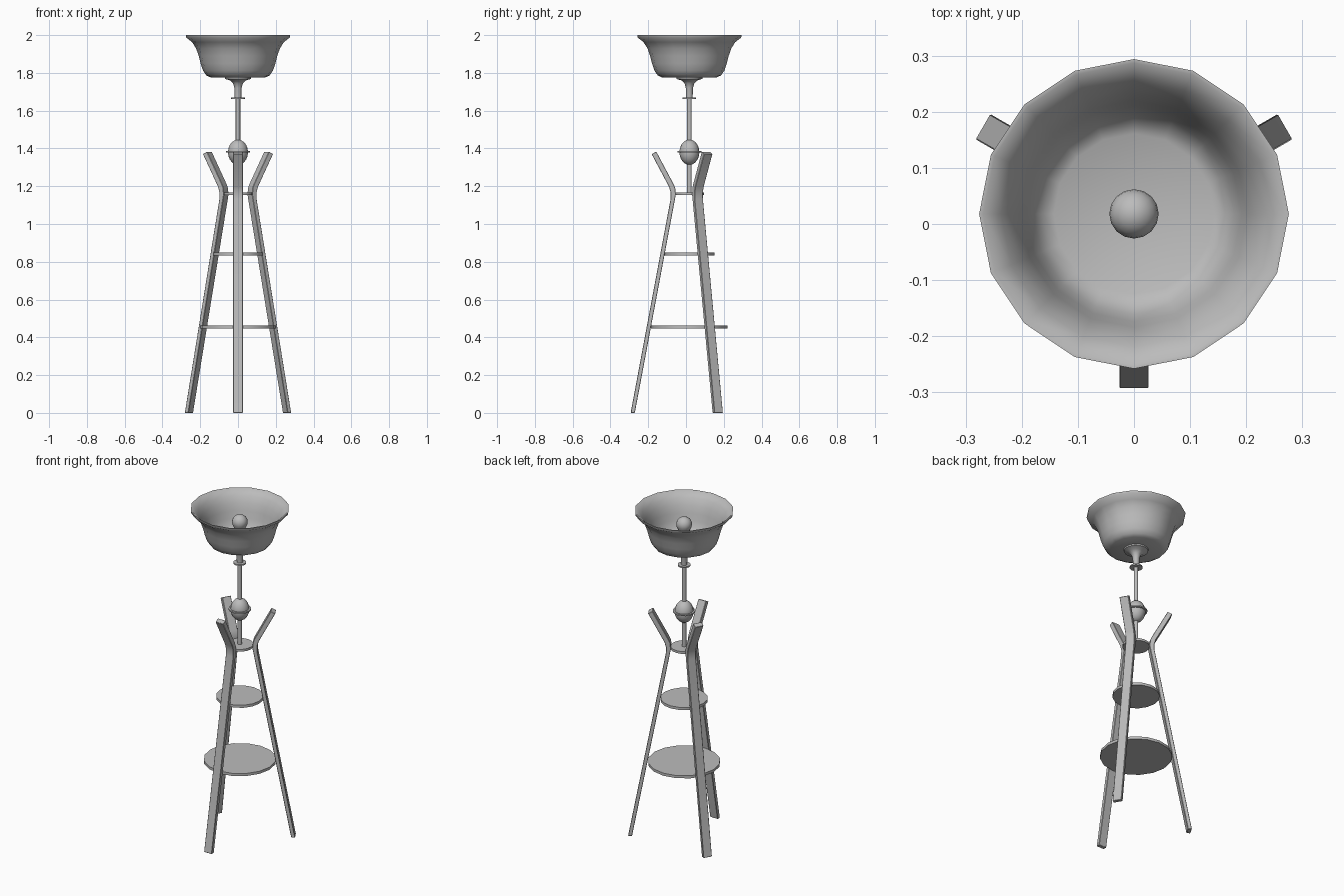
import bpy, bmesh, math
from mathutils import Matrix

if "Cube" in bpy.data.objects:
    bpy.data.objects.remove(bpy.data.objects["Cube"])

AXIS_Y = 0.018

grey = bpy.data.materials.new("plain grey")
grey.use_nodes = True
COLOUR = (0.5, 0.5, 0.5, 1)
grey.diffuse_color = COLOUR
grey.node_tree.nodes["Principled BSDF"].inputs["Base Color"].default_value = COLOUR


def add_object(name, bm, angle=35):
    bmesh.ops.recalc_face_normals(bm, faces=bm.faces)
    mesh = bpy.data.meshes.new(name)
    bm.to_mesh(mesh)
    bm.free()
    mesh.materials.append(grey)
    obj = bpy.data.objects.new(name, mesh)
    obj.location.y = AXIS_Y
    bpy.context.collection.objects.link(obj)
    bpy.ops.object.select_all(action='DESELECT')
    obj.select_set(True)
    bpy.context.view_layer.objects.active = obj
    bpy.ops.object.shade_smooth_by_angle(angle=math.radians(angle))
    return obj


def lathe(name, profile, sides=16, angle=35):
    """Spin a (radius, height) profile round the stand's axis."""
    bm = bmesh.new()
    verts = [bm.verts.new((r, 0, z)) for r, z in profile]
    edges = [bm.edges.new(pair) for pair in zip(verts, verts[1:])]
    bmesh.ops.spin(bm, geom=verts + edges, axis=(0, 0, 1), cent=(0, 0, 0),
                   angle=math.tau, steps=sides)
    bmesh.ops.remove_doubles(bm, verts=bm.verts, dist=0.0005)
    return add_object(name, bm, angle)


def disc(name, radius, z, thick, sides=16):
    lo, hi = z - thick / 2, z + thick / 2
    return lathe(name, [(0, lo), (radius, lo), (radius, hi), (0, hi)], sides)


def ball_profile(radius, half_height, z, steps=10):
    turns = [math.pi * i / steps for i in range(steps + 1)]
    return [(radius * math.sin(t), z - half_height * math.cos(t)) for t in turns]


# Three bent legs, flat boards extruded from one side outline
outline = [(0.311, 0), (0.100, 1.13), (0.099, 1.165), (0.108, 1.197), (0.200, 1.37),
           (0.175, 1.383), (0.084, 1.212), (0.075, 1.19), (0.072, 1.155), (0.289, 0)]
HALF_WIDTH = 0.026
for name, degrees in (("front_leg", -90), ("left_leg", 30), ("right_leg", 150)):
    bm = bmesh.new()
    side = bm.faces.new([bm.verts.new((r, -HALF_WIDTH, z)) for r, z in outline])
    grown = bmesh.ops.extrude_face_region(bm, geom=[side])["geom"]
    moved = [v for v in grown if isinstance(v, bmesh.types.BMVert)]
    bmesh.ops.translate(bm, verts=moved, vec=(0, 2 * HALF_WIDTH, 0))
    bm.transform(Matrix.Rotation(math.radians(degrees), 4, 'Z'))
    leg = add_object(name, bm)
    bevel = leg.modifiers.new("soft_edges", 'BEVEL')
    bevel.width = 0.002
    bevel.segments = 1

# Round shelves between the legs
disc("lower_shelf", 0.202, 0.455, 0.016)
disc("middle_shelf", 0.132, 0.842, 0.016)
disc("top_shelf", 0.076, 1.16, 0.014)

# Central pole with its ball and collars
lathe("pole", [(0, 1.16), (0.012, 1.16), (0.012, 1.68), (0, 1.68)])
lathe("pole_ball", ball_profile(0.053, 0.067, 1.38))
disc("ball_ring", 0.063, 1.382, 0.008)
disc("pole_collar", 0.036, 1.665, 0.008)

# Flared holder under the bowl
lathe("bowl_holder", [(0, 1.665), (0.017, 1.665), (0.019, 1.72), (0.026, 1.745),
                      (0.042, 1.76), (0.068, 1.768), (0.07, 1.782), (0, 1.782)])

# Thin bowl with a flared rim
lathe("bowl", [(0, 1.776), (0.145, 1.776), (0.168, 1.787), (0.185, 1.812), (0.198, 1.85),
               (0.208, 1.89), (0.222, 1.93), (0.243, 1.963), (0.274, 1.987), (0.276, 2.0),
               (0.269, 2.0), (0.237, 1.968), (0.216, 1.932), (0.202, 1.89), (0.192, 1.85),
               (0.179, 1.815), (0.163, 1.793), (0.143, 1.783), (0, 1.783)], 16, 50)

# Bulb inside the bowl
lathe("bulb", [(0, 1.78), (0.022, 1.78), (0.022, 1.84), (0.03, 1.875)]
      + ball_profile(0.044, 0.044, 1.915)[4:])
